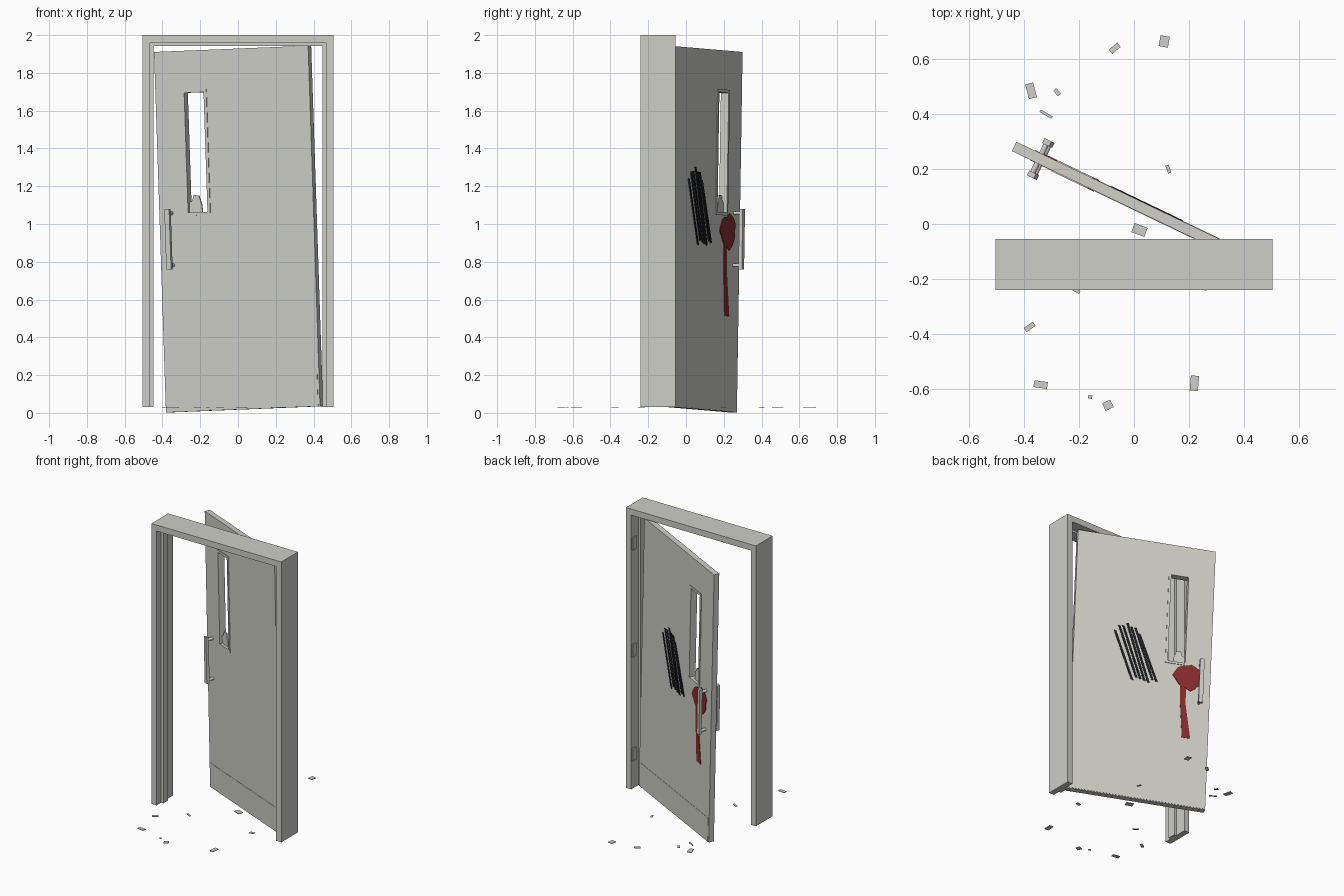
import bpy, bmesh, math
from mathutils import Matrix, Vector

cube = bpy.data.objects.get("Cube")
if cube:
    bpy.data.objects.remove(cube, do_unlink=True)


def material(name, rgb):
    mat = bpy.data.materials.new(name)
    mat.use_nodes = True
    color = (*rgb, 1)
    mat.diffuse_color = color
    mat.node_tree.nodes["Principled BSDF"].inputs["Base Color"].default_value = color
    return mat


GREY = material("pale grey paint", (0.62, 0.62, 0.57))
RED = material("dark red stain", (0.25, 0.025, 0.027))
BLACK = material("black scorch", (0.014, 0.015, 0.019))

# Leaf axes: swung open and sagging on its hinges
DOOR = (Matrix.Translation((0.003, 0.072, 0.973))
        @ Matrix.Rotation(math.radians(-25.6), 4, "Z")
        @ Matrix.Rotation(math.radians(-2.1), 4, "Y"))
WORLD = Matrix.Identity(4)
WIDTH, HEIGHT, THICK = 0.905, 1.91, 0.038
FACE = THICK / 2


def finish(name, bm, mat, place=WORLD):
    bmesh.ops.recalc_face_normals(bm, faces=bm.faces)
    bm.transform(place)
    mesh = bpy.data.meshes.new(name)
    bm.to_mesh(mesh)
    bm.free()
    mesh.materials.append(mat)
    obj = bpy.data.objects.new(name, mesh)
    bpy.context.collection.objects.link(obj)
    return obj


def box(name, low, high, mat=GREY, place=WORLD):
    low, high = Vector(low), Vector(high)
    bm = bmesh.new()
    bmesh.ops.create_cube(bm, size=1)
    bmesh.ops.scale(bm, vec=high - low, verts=bm.verts)
    bmesh.ops.translate(bm, vec=(low + high) / 2, verts=bm.verts)
    return finish(name, bm, mat, place)


def plate(name, outline, y, depth, mat):
    """Outline in the leaf's x-z plane, pushed along its y."""
    bm = bmesh.new()
    face = bm.faces.new([bm.verts.new((x, y, z)) for x, z in outline])
    moved = bmesh.ops.extrude_face_region(bm, geom=[face])["geom"]
    verts = [g for g in moved if isinstance(g, bmesh.types.BMVert)]
    bmesh.ops.translate(bm, vec=(0, depth, 0), verts=verts)
    return finish(name, bm, mat, DOOR)


def arch(name, outer, inner, top, head, front, back):
    """Three-sided surround: one profile extruded in depth."""
    floor = 0.03
    outline = [(-outer, floor), (-outer, top), (outer, top), (outer, floor),
               (inner, floor), (inner, head), (-inner, head), (-inner, floor)]
    bm = bmesh.new()
    face = bm.faces.new([bm.verts.new((x, front, z)) for x, z in outline])
    moved = bmesh.ops.extrude_face_region(bm, geom=[face])["geom"]
    verts = [g for g in moved if isinstance(g, bmesh.types.BMVert)]
    bmesh.ops.translate(bm, vec=(0, back - front, 0), verts=verts)
    return finish(name, bm, GREY)


# Door frame and its stop
arch("door_frame", 0.505, 0.465, 2.0, 1.957, -0.24, -0.055)
arch("door_stop", 0.47, 0.448, 1.96, 1.943, -0.19, -0.135)

# Leaf with the window opening left out of a three by three grid
LEFT, RIGHT, LOW, TOP = -0.29, -0.16, 0.09, 0.74
xs = (-WIDTH / 2, LEFT, RIGHT, WIDTH / 2)
zs = (-HEIGHT / 2, LOW, TOP, HEIGHT / 2)
bm = bmesh.new()
grid = [[bm.verts.new((x, 0, z)) for z in zs] for x in xs]
for i in range(3):
    for j in range(3):
        if (i, j) != (1, 1):
            bm.faces.new((grid[i][j], grid[i + 1][j], grid[i + 1][j + 1], grid[i][j + 1]))
leaf = finish("door_leaf", bm, GREY, DOOR)
solid = leaf.modifiers.new("thickness", "SOLIDIFY")
solid.thickness = THICK
solid.offset = 0

# Window trim, standing slightly proud of both faces
rim, proud = 0.008, FACE + 0.004
for name, x0, x1, z0, z1 in (
        ("left", LEFT - rim, LEFT + rim, LOW - rim, TOP + rim),
        ("right", RIGHT - rim, RIGHT + rim, LOW - rim, TOP + rim),
        ("bottom", LEFT + rim, RIGHT - rim, LOW - rim, LOW + rim),
        ("top", LEFT + rim, RIGHT - rim, TOP - rim, TOP + rim)):
    box("window_trim_" + name, (x0, -proud, z0), (x1, proud, z1), GREY, DOOR)

# Broken pane left in the sill
plate("pane_shard", [(-0.282, 0.09), (-0.282, 0.15), (-0.265, 0.16), (-0.255, 0.19),
                     (-0.225, 0.185), (-0.21, 0.14), (-0.205, 0.09)], -0.004, 0.008, GREY)

# Kick plates and pull handles on both sides
HANDLE_X, HANDLE_Z, HALF = -0.382, -0.04, 0.16
for label, side in (("front", -1), ("back", 1)):
    y0, y1 = sorted((side * FACE, side * (FACE + 0.002)))
    box("kick_plate_" + label, (-WIDTH / 2 + 0.01, y0, -HEIGHT / 2 + 0.005),
        (WIDTH / 2 - 0.01, y1, -HEIGHT / 2 + 0.17), GREY, DOOR)
    y = side * 0.065
    box("handle_bar_" + label, (HANDLE_X - 0.014, y - 0.01, HANDLE_Z - HALF),
        (HANDLE_X + 0.014, y + 0.01, HANDLE_Z + HALF), GREY, DOOR)
    for end, dz in (("lower", -0.138), ("upper", 0.138)):
        bm = bmesh.new()
        bmesh.ops.create_cone(bm, cap_ends=True, segments=12, radius1=0.01,
                              radius2=0.01, depth=0.05)
        bm.transform(Matrix.Translation((HANDLE_X, side * 0.04, HANDLE_Z + dz))
                     @ Matrix.Rotation(math.pi / 2, 4, "X"))
        finish(f"handle_post_{label}_{end}", bm, GREY, DOOR)

# Hinge leaves on the jamb
for label, z in (("lower", 0.27), ("middle", 1.0), ("upper", 1.75)):
    box("hinge_" + label, (0.458, -0.105, z - 0.045), (0.466, -0.065, z + 0.045))

# Red splash with a running drip on the back
splash = []
steps = 18
for i in range(steps):
    a = math.tau * i / steps
    r = 0.09 + 0.008 * math.sin(3 * a + 1) + 0.006 * math.cos(7 * a)
    splash.append((-0.305 + r * math.cos(a), r * math.sin(a)))
plate("red_splash", splash, FACE, 0.004, RED)
plate("red_drip", [(-0.255, -0.05), (-0.295, -0.05), (-0.295, -0.2), (-0.335, -0.45),
                   (-0.28, -0.45), (-0.26, -0.2)], FACE, 0.003, RED)

# Slanted black scrapes on the back
count = 7
for i in range(count):
    t = i / (count - 1)
    top = 0.26 + 0.05 * math.sin(math.pi * t) + 0.015 * (i % 2)
    low = -0.085 + 0.03 * ((i * 3) % 4) / 4
    x = 0.185 - 0.16 * t
    end = x - 0.125
    w = 0.0075
    plate(f"black_scrape_{i + 1}", [(x - w, top), (x + w, top), (end + w, low), (end - w, low)],
          FACE, 0.004, BLACK)

# Loose chips on the floor: x, y, length, breadth, turn
chips = [(-0.07, 0.64, 0.04, 0.02, 40), (0.11, 0.665, 0.034, 0.04, -10),
         (-0.375, 0.485, 0.03, 0.055, 15), (-0.28, 0.48, 0.015, 0.026, 40),
         (-0.32, 0.4, 0.05, 0.01, -30), (0.125, 0.2, 0.012, 0.03, 20),
         (0.02, -0.022, 0.05, 0.035, -20), (-0.215, -0.24, 0.04, 0.012, -30),
         (0.27, -0.23, 0.03, 0.02, 10), (-0.38, -0.375, 0.04, 0.018, 35),
         (-0.34, -0.585, 0.05, 0.025, -8), (0.22, -0.58, 0.03, 0.055, -5),
         (-0.16, -0.63, 0.015, 0.012, -10), (-0.095, -0.66, 0.032, 0.03, 25)]
for i, (x, y, length, breadth, turn) in enumerate(chips):
    place = Matrix.Translation((x, y, 0.03)) @ Matrix.Rotation(math.radians(turn), 4, "Z")
    box(f"floor_chip_{i + 1}", (-length / 2, -breadth / 2, -0.002),
        (length / 2, breadth / 2, 0.002), GREY, place)
